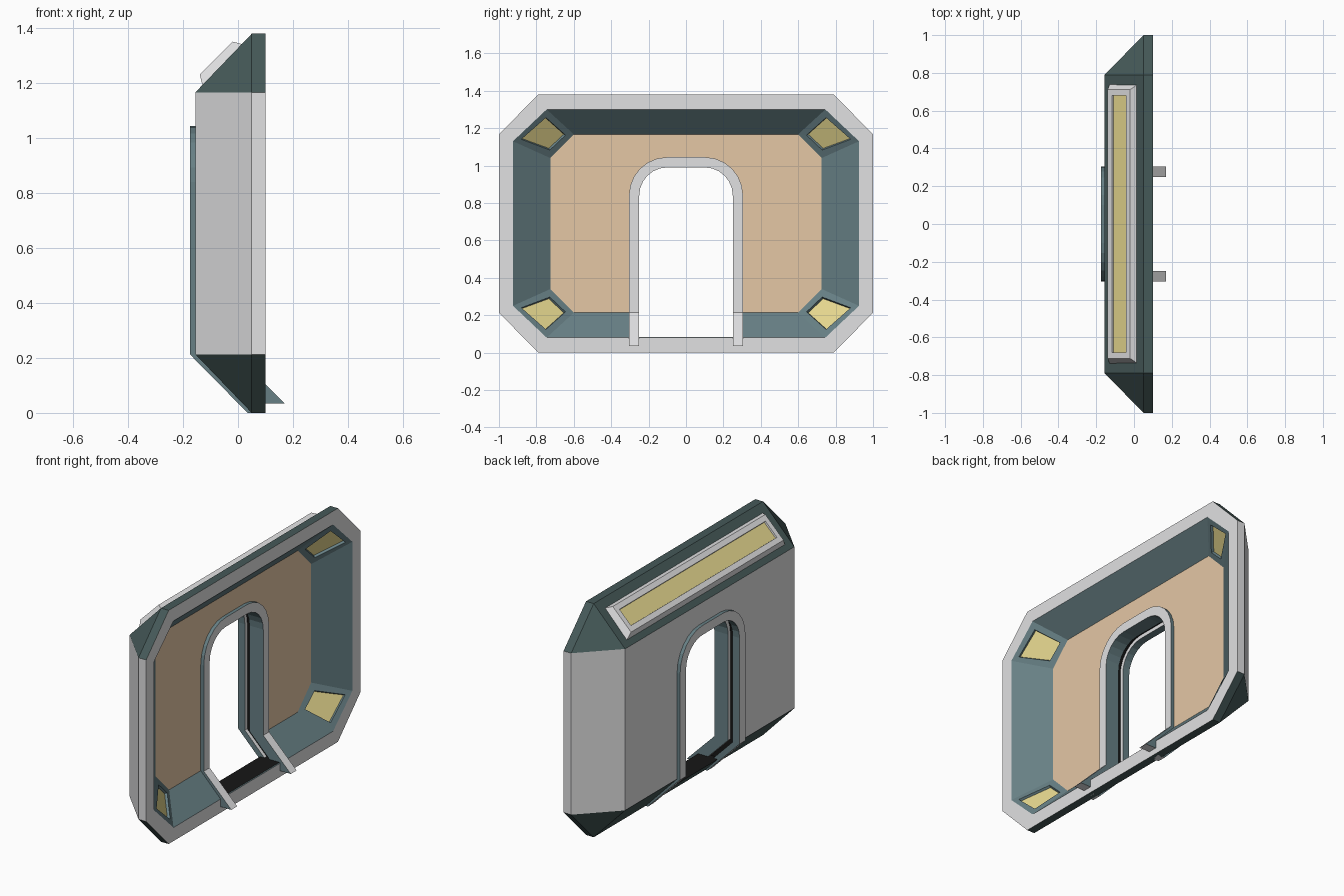
import bpy, bmesh, math
from mathutils import Vector

if "Cube" in bpy.data.objects:
    bpy.data.objects.remove(bpy.data.objects["Cube"])

# ---- materials (one shared slot list) ----
COLOURS = [("light_grey", (0.75, 0.75, 0.76)), ("dark_teal", (0.06, 0.10, 0.098)),
           ("slate_blue", (0.136, 0.216, 0.235)), ("tan", (0.78, 0.57, 0.376)),
           ("lamp_yellow", (0.81, 0.70, 0.28)), ("black", (0.008, 0.008, 0.008))]
GREY, TEAL, SLATE, TAN, YELLOW, BLACK = range(6)
MATS = []
for n, c in COLOURS:
    m = bpy.data.materials.new(n)
    m.diffuse_color = (*c, 1)
    m.use_nodes = True
    m.node_tree.nodes["Principled BSDF"].inputs["Base Color"].default_value = m.diffuse_color
    MATS.append(m)


def finish(name, bm):
    me = bpy.data.meshes.new(name)
    bm.to_mesh(me)
    bm.free()
    for m in MATS:
        me.materials.append(m)
    ob = bpy.data.objects.new(name, me)
    bpy.context.collection.objects.link(ob)
    return ob


def prism(name, pts, place, a, b, rule):
    """Extrude a 2D outline from a to b; rule(normal) gives each face's colour."""
    bm = bmesh.new()
    lo = [bm.verts.new(place(u, v, a)) for u, v in pts]
    hi = [bm.verts.new(place(u, v, b)) for u, v in pts]
    bm.faces.new(lo)
    bm.faces.new(hi)
    for i in range(len(pts)):
        j = (i + 1) % len(pts)
        bm.faces.new((lo[i], lo[j], hi[j], hi[i]))
    bmesh.ops.recalc_face_normals(bm, faces=bm.faces)
    bm.normal_update()
    for f in bm.faces:
        f.material_index = rule(f.normal)
    return finish(name, bm)


def along_x(y, z, x):
    return (x, y, z)


def along_y(x, z, y):
    return (x, y, z)


# ---- wall shell: octagonal rings from the back, round the rim, to the inner panel ----
def ring(bm, x, y1, y2, z1, z2, za, zb):
    pts = [(y1, za), (y1, zb), (y2, z2), (-y2, z2), (-y1, zb), (-y1, za), (-y2, z1), (y2, z1)]
    return [bm.verts.new((x, y, z)) for y, z in pts]


bm = bmesh.new()
outer = (1.0, 0.79, 0.0, 1.38, 0.213, 1.167)
rings = [ring(bm, -0.155, 0.79, 0.79, 0.213, 1.167, 0.213, 1.167),
         ring(bm, 0.05, *outer), ring(bm, 0.10, *outer),
         ring(bm, 0.10, 0.925, 0.745, 0.08, 1.30, 0.25, 1.13),
         ring(bm, -0.03, 0.725, 0.60, 0.213, 1.167, 0.34, 1.04)]
lamps = []
for k in range(4):
    for i in range(8):
        j = (i + 1) % 8
        f = bm.faces.new((rings[k][i], rings[k][j], rings[k + 1][j], rings[k + 1][i]))
        if k < 2:
            f.material_index = GREY if i in (0, 4) else TEAL
        else:
            f.material_index = GREY if k == 2 else SLATE
        if k == 3 and i % 2:
            lamps.append(f)
bm.faces.new(rings[0]).material_index = GREY
bm.faces.new(rings[4]).material_index = TAN
bmesh.ops.remove_doubles(bm, verts=bm.verts, dist=1e-4)
bmesh.ops.recalc_face_normals(bm, faces=bm.faces)
# recessed corner lamps
bmesh.ops.inset_individual(bm, faces=lamps, thickness=0.048, depth=0)
bmesh.ops.inset_individual(bm, faces=lamps, thickness=0.004, depth=-0.014)
for f in lamps:
    f.material_index = YELLOW
wall = finish("wall_shell", bm)


# ---- doorway opening ----
def arch(half, bottom):
    """Door outline from the -y foot over the top to the +y foot."""
    r, cz, n = half - 0.10, 0.84, 6
    right = [(0.10 + r * math.cos(t), cz + r * math.sin(t))
             for t in (math.pi / 2 * i / n for i in range(n + 1))]
    right = [(half, bottom)] + right
    return [(-y, z) for y, z in right] + right[::-1]


cutter = prism("door_cutter", arch(0.272, 0.084), along_x, -0.4, 0.4, lambda n: BLACK)
cutter.hide_render = True
mod = wall.modifiers.new("door_opening", 'BOOLEAN')
mod.operation, mod.solver, mod.object = 'DIFFERENCE', 'EXACT', cutter
bpy.context.view_layer.objects.active = wall
bpy.ops.object.modifier_apply(modifier=mod.name)
bpy.data.objects.remove(cutter)

# ---- door frames: an arch and two slanted legs on each side of the wall ----
W_OUT, W_IN = 0.305, 0.25
LEGS = {"inner": [(-0.01, 0.215), (0.17, 0.035), (0.08, 0.035), (-0.10, 0.215)],
        "outer": [(-0.175, 0.213), (0.035, 0.0), (0.08, 0.0), (-0.13, 0.213)]}
for side, x0, x1 in (("inner", -0.10, -0.01), ("outer", -0.175, -0.13)):
    foot = LEGS[side][0][1]
    outline = arch(W_OUT, foot) + arch(W_IN, foot)[::-1]
    prism(side + "_door_frame", outline, along_x, x0, x1,
          lambda n: GREY if abs(n.x) > 0.9 else SLATE)
    for s, label in ((-1, "left"), (1, "right")):
        prism(f"{side}_frame_leg_{label}", LEGS[side], along_y, s * W_IN, s * W_OUT,
              lambda n: SLATE if abs(n.y) > 0.5 else GREY)

# ---- long lamp on the upper back slope ----
bm = bmesh.new()
origin, d, nrm = Vector((-0.155, 0, 1.167)), Vector((1, 0, 1)).normalized(), Vector((-1, 0, 1)).normalized()


def slab(s0, s1, half, h):
    return [bm.verts.new(origin + d * s + nrm * h + Vector((0, y, 0)))
            for s, y in ((s0, -half), (s1, -half), (s1, half), (s0, half))]


base = slab(0.035, 0.247, 0.74, -0.002)
top = slab(0.057, 0.226, 0.712, 0.035)
bm.faces.new(base)
face = bm.faces.new(top)
for i in range(4):
    j = (i + 1) % 4
    bm.faces.new((base[i], base[j], top[j], top[i]))
bmesh.ops.recalc_face_normals(bm, faces=bm.faces)
bmesh.ops.inset_individual(bm, faces=[face], thickness=0.044, depth=0)
bmesh.ops.inset_individual(bm, faces=[face], thickness=0.002, depth=-0.01)
face.material_index = YELLOW
finish("roof_lamp", bm)
